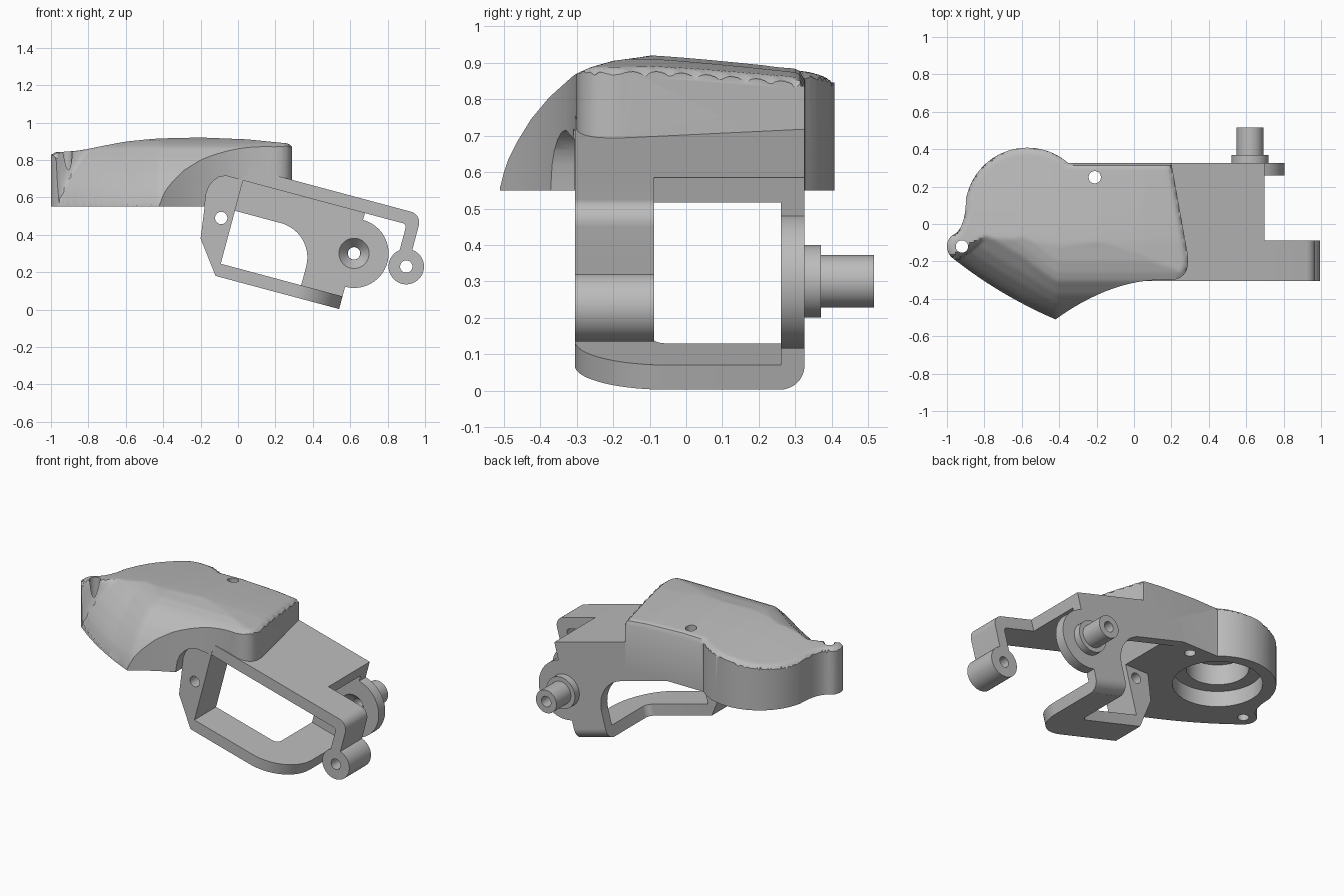
import bpy, bmesh
from math import sin, cos, radians, sqrt, hypot
from mathutils import Vector

cube = bpy.data.objects.get("Cube")
if cube:
    bpy.data.objects.remove(cube, do_unlink=True)

grey = bpy.data.materials.new("plain grey")
grey.use_nodes = True
COLOUR = (0.5, 0.5, 0.5, 1)
grey.diffuse_color = COLOUR
grey.node_tree.nodes["Principled BSDF"].inputs["Base Color"].default_value = COLOUR
parts = []


def finish(name, bm, keep=True):
    bmesh.ops.recalc_face_normals(bm, faces=bm.faces[:])
    mesh = bpy.data.meshes.new(name)
    bm.to_mesh(mesh)
    bm.free()
    ob = bpy.data.objects.new(name, mesh)
    bpy.context.collection.objects.link(ob)
    mesh.materials.append(grey)
    if keep:
        parts.append(ob)
    else:
        ob.hide_render = True
    return ob


# Mappings from (a, b, depth) to world space; the bracket frame is tilted 15 degrees
C, S = cos(radians(15)), sin(radians(15))


def tilt(u, w, y):
    return Vector((-0.12 + C * u + S * w, y, 0.18 - S * u + C * w))


def tilt_plan(u, y, w):
    return tilt(u, w, y)


def tilt_end(y, w, u):
    return tilt(u, w, y)


def plan(x, y, z):
    return Vector((x, y, z))


def prism(name, pts, lo, hi, frame, keep=True, grow=1.0, centre=(0, 0)):
    """Extrude a profile; grow scales the far end about centre for cones."""
    bm = bmesh.new()
    cx, cy = centre
    far = [(cx + (a - cx) * grow, cy + (b - cy) * grow) for a, b in pts]
    v0 = [bm.verts.new(frame(a, b, lo)) for a, b in pts]
    v1 = [bm.verts.new(frame(a, b, hi)) for a, b in far]
    bm.faces.new(v0)
    bm.faces.new(v1[::-1])
    n = len(pts)
    for i in range(n):
        j = (i + 1) % n
        bm.faces.new((v0[i], v0[j], v1[j], v1[i]))
    return finish(name, bm, keep)


def arc(cx, cy, r, a0, a1, n=16):
    angles = [radians(a0 + (a1 - a0) * i / n) for i in range(n + 1)]
    return [(cx + r * cos(a), cy + r * sin(a)) for a in angles]


def circle(c, r, n=40):
    return arc(c[0], c[1], r, 0, 360, n)[:-1]


def bezier(p, q, r, n=14):
    out = []
    for i in range(n + 1):
        t = i / n
        out.append(tuple((1 - t) ** 2 * p[k] + 2 * t * (1 - t) * q[k] + t * t * r[k] for k in (0, 1)))
    return out


def combine(ob, cutter, op="DIFFERENCE"):
    mod = ob.modifiers.new("cut", "BOOLEAN")
    mod.operation, mod.object, mod.solver = op, cutter, "EXACT"
    bpy.context.view_layer.objects.active = ob
    bpy.ops.object.modifier_apply(modifier=mod.name)
    bpy.data.objects.remove(cutter, do_unlink=True)


def drill(ob, c, r, lo, hi, frame, **kw):
    combine(ob, prism("drill", circle(c, r), lo, hi, frame, False, centre=c, **kw))


def interp(x, pts):
    if x <= pts[0][0]:
        return pts[0][1]
    for (a, p), (b, q) in zip(pts, pts[1:]):
        if x <= b:
            return p + (q - p) * (x - a) / (b - a)
    return pts[-1][1]


# Shell: outline in plan, clipped by a sculpted top
front_left = bezier((-0.42, -0.51), (-0.72, -0.38), (-0.966, -0.185))
outline = (front_left[:-1] + arc(-0.92, -0.12, 0.08, 235, 140)
           + bezier((-0.97, -0.06), (-0.9, -0.03), (-0.898, 0.14))
           + arc(-0.57, 0.075, 0.333, 166, 49, 28)
           + [(-0.33, 0.325), (0.2, 0.325)]
           + bezier((0.285, -0.15), (0.31, -0.29), (0.2, -0.3), 10)
           + bezier((0.2, -0.3), (-0.1, -0.28), (-0.42, -0.51))[1:-1])

RIDGE = [(-1, 0.84), (-0.87, 0.848), (-0.6, 0.9), (-0.42, 0.915), (-0.2, 0.92), (0.05, 0.91), (0.3, 0.885)]
DOME = [(-0.1, 0.5), (0, 0.55), (0.015, 0.62), (0.045, 0.68), (0.085, 0.745), (0.135, 0.805),
        (0.205, 0.868), (0.25, 0.888), (0.31, 0.905), (0.385, 0.915), (0.6, 0.95)]
CREASE = [(-1, -0.23), (-0.95, -0.19), (-0.85, -0.125), (-0.75, -0.05), (-0.65, 0.01), (-0.52, 0.05)]
LEFT_EDGE = sorted(front_left)


def rim_distance(x, y):
    best = 1
    p = Vector((x, y))
    for (ax, ay), (bx, by) in zip(outline, outline[1:] + outline[:1]):
        dx, dy = bx - ax, by - ay
        t = ((x - ax) * dx + (y - ay) * dy) / (dx * dx + dy * dy + 1e-12)
        t = min(1, max(0, t))
        best = min(best, hypot(x - ax - t * dx, y - ay - t * dy))
    return best


def top_height(x, y):
    r = 0.03
    d = min(r, rim_distance(x, y))
    top = interp(x, RIDGE) - 0.11 * max(0, y + 0.1) ** 1.2
    top -= r - sqrt(r * r - (r - d) ** 2)
    depth = y - interp(x, LEFT_EDGE)
    if depth > 0:
        depth *= interp(x, [(-0.6, 0.8), (-0.4, 1)])
    low = min(top, interp(depth, DOME))
    if x > -0.52:
        return low
    t = min(1, max(0, (y - interp(x, CREASE)) / 0.035))
    return low + (top - low) * t * t * (3 - 2 * t)


bm = bmesh.new()
bmesh.ops.create_grid(bm, x_segments=112, y_segments=80, size=1)
for v in bm.verts:
    x, y = -0.35 + v.co.x * 0.69, -0.05 + v.co.y * 0.5
    v.co = (x, y, top_height(x, y))
ext = bmesh.ops.extrude_face_region(bm, geom=bm.faces[:], use_keep_orig=True)
for v in ext["geom"]:
    if isinstance(v, bmesh.types.BMVert):
        v.co.z = 0.3
sculpt = finish("sculpt", bm, False)
shell = prism("shell", outline, 0.55, 1.2, plan)
combine(shell, sculpt, "INTERSECT")

# Bracket wall profile, also used to clear the shell in front of it
wall_pts = [(0, 0), (-0.129, 0.172), (-0.162, 0.412), (-0.158, 0.455), (-0.142, 0.49),
            (-0.12, 0.515), (-0.085, 0.531), (0.01, 0.531), (0.01, 0)]
combine(shell, prism("wall_clearance", wall_pts, -0.7, -0.306, tilt, False))
combine(shell, prism("pocket", [(0.01, -0.3), (1, -0.3), (1, 0.56), (0.01, 0.56)], -0.7, 0.262, tilt, False))

# Underside bores and vertical screw holes
drill(shell, (-0.56, 0.08), 0.26, 0.4, 0.65, plan)
drill(shell, (-0.56, 0.08), 0.18, 0.4, 0.78, plan)
for c in ((-0.92, -0.12), (-0.21, 0.25)):
    drill(shell, c, 0.033, 0.4, 1.1, plan)

# Bracket side wall
FRONT, STRIP, BACK = -0.305, -0.088, 0.325
wall = prism("bracket_wall", wall_pts, FRONT, STRIP, tilt)
drill(wall, (-0.051, 0.307), 0.033, -0.5, 0.1, tilt)

# Top plate and the hooked arm that continues its front strip
prism("top_plate", [(0, 0.531), (0.684, 0.531), (0.684, 0.602), (0, 0.602)], FRONT, BACK, tilt)
EYE = (0.972, 0.312)
arm = prism("arm", [(0.65, 0.602)] + arc(0.92, 0.542, 0.06, 90, 0, 8)
            + [(0.98, 0.35), (0.915, 0.35)] + arc(0.895, 0.511, 0.02, 0, 90, 5)
            + [(0.65, 0.531)], FRONT, STRIP, tilt)
eye = prism("arm_eye", circle(EYE, 0.095), FRONT, STRIP, tilt)
for ob in (arm, eye):
    drill(ob, EYE, 0.033, -0.5, 0.1, tilt)

# Bottom plate with rounded corner, and the bend up to the back plate
prism("bottom_plate", [(0, FRONT)] + arc(0.43, -0.051, 0.254, -90, 0, 18)
      + [(0.684, 0.26), (0.455, 0.26)] + arc(0.415, -0.048, 0.04, 0, -90, 6)
      + [(0, STRIP)], 0, 0.07, tilt_plan)
prism("bend", [(0.26, 0.07)] + arc(0.257, 0.068, 0.068, -90, 0, 10) + [(BACK, 0.07)],
      0.455, 0.684, tilt_end)

# Back plate with its round ear
PIN = (0.684, 0.308)
plate = prism("back_plate", [(-0.1, 0.531), (0, 0.602), (0.684, 0.602)]
              + arc(PIN[0], PIN[1], 0.185, 90, -90, 28)
              + [(0.684, 0.07), (0.455, 0.07)]
              + arc(0.265, 0.173, 0.19, 0, 90, 14) + [(-0.08, 0.363)], 0.26, BACK, tilt)

# Pivot collar and pin, drilled through and countersunk from inside
collar = prism("pivot_collar", circle(PIN, 0.1), BACK, 0.37, tilt)
pin = prism("pivot_pin", circle(PIN, 0.072), 0.37, 0.515, tilt)
for ob in (plate, collar, pin):
    drill(ob, PIN, 0.033, 0.1, 0.7, tilt)
drill(plate, PIN, 0.085, 0.255, 0.315, tilt, grow=0.4)

bpy.ops.object.select_all(action="DESELECT")
for ob in parts:
    ob.select_set(True)
bpy.context.view_layer.objects.active = shell
bpy.ops.object.shade_smooth_by_angle(angle=radians(32))
